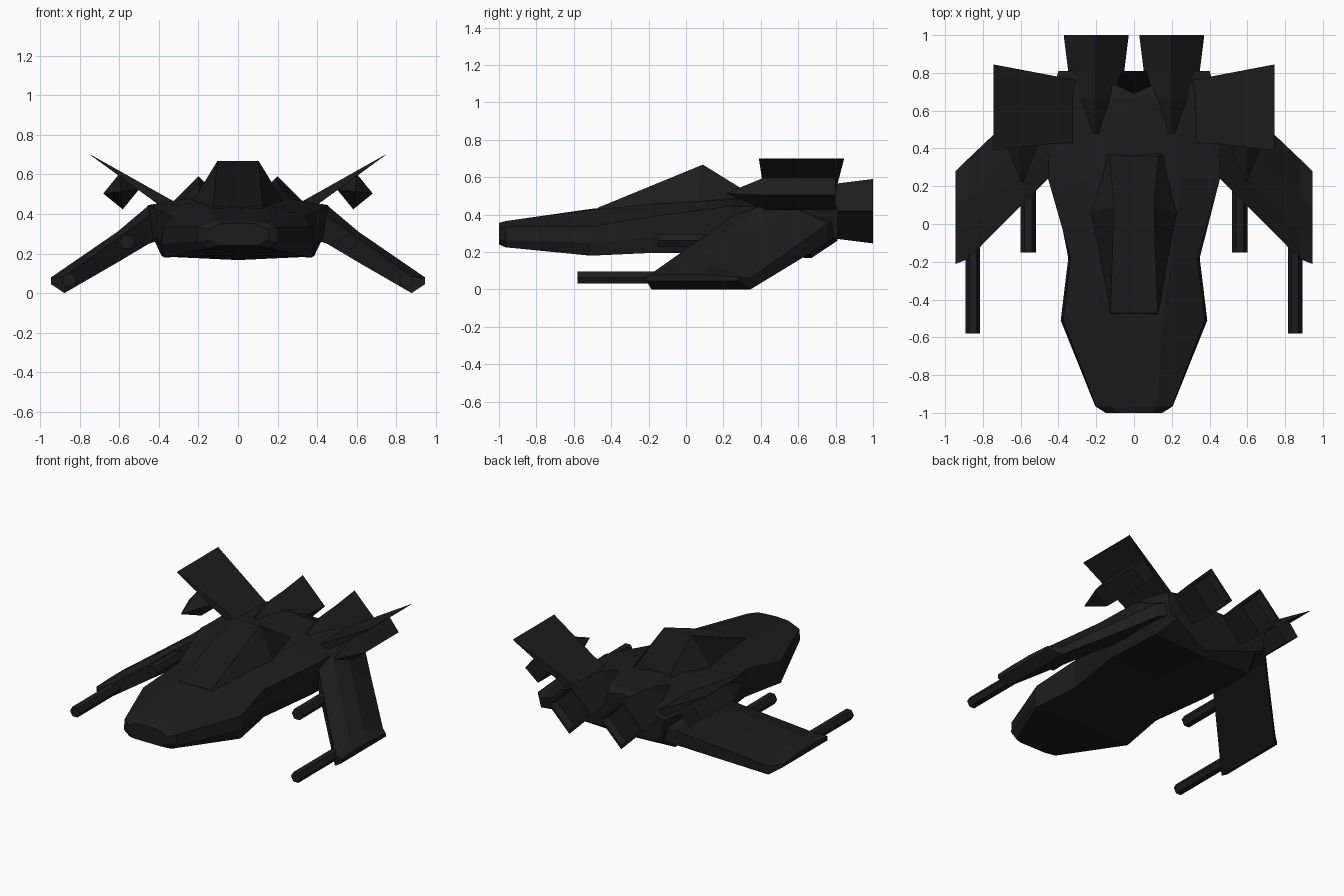
import bpy, bmesh, math
from mathutils import Vector

if "Cube" in bpy.data.objects:
    bpy.data.objects.remove(bpy.data.objects["Cube"])

dark = bpy.data.materials.new("dark_paint")
dark.diffuse_color = (0.012, 0.012, 0.012, 1)
dark.use_nodes = True
dark.node_tree.nodes["Principled BSDF"].inputs["Base Color"].default_value = dark.diffuse_color


def loft(name, rings, mirror=False):
    """Skin a closed solid through rings of equal point count."""
    bm = bmesh.new()
    loops = [[bm.verts.new(p) for p in ring] for ring in rings]
    n = len(loops[0])
    for a, b in zip(loops, loops[1:]):
        for i in range(n):
            j = (i + 1) % n
            bm.faces.new((a[i], a[j], b[j], b[i]))
    bm.faces.new(loops[0])
    bm.faces.new(loops[-1])
    bmesh.ops.recalc_face_normals(bm, faces=bm.faces)
    me = bpy.data.meshes.new(name)
    bm.to_mesh(me)
    bm.free()
    me.materials.append(dark)
    ob = bpy.data.objects.new(name, me)
    bpy.context.collection.objects.link(ob)
    if mirror:
        mod = ob.modifiers.new("mirror", 'MIRROR')
        mod.use_mirror_merge = False
    return ob


def symmetric(y, half, y_mid=None):
    """Full cross-section from (x, z) points listed bottom centre to top centre."""
    full = half + [(-x, z) for x, z in reversed(half) if x > 0]
    return [(x, y if abs(x) > 0.01 or y_mid is None else y_mid, z) for x, z in full]


def prism(name, x, z, sides, turn, stations):
    """Mirrored prism along y; stations are (y, radius)."""
    rings = []
    for y, r in stations:
        ring = []
        for i in range(sides):
            a = turn + 2 * math.pi * i / sides
            ring.append((x + r * math.cos(a), y, z + r * math.sin(a)))
        rings.append(ring)
    return loft(name, rings, True)


# Fuselage
loft("fuselage", [
    symmetric(-1.00, [(0, .24), (.10, .24), (.15, .27), (.15, .32), (.09, .35), (0, .355)]),
    symmetric(-0.965, [(0, .23), (.16, .225), (.205, .26), (.20, .335), (.12, .365), (0, .365)]),
    symmetric(-0.51, [(0, .195), (.375, .18), (.388, .25), (.375, .335), (.15, .425), (0, .43)]),
    symmetric(-0.18, [(0, .198), (.33, .195), (.348, .28), (.335, .39), (.20, .455), (0, .46)]),
    symmetric(0.24, [(0, .19), (.39, .20), (.43, .28), (.455, .445), (.25, .48), (0, .50)]),
    symmetric(0.67, [(0, .167), (.385, .185), (.42, .27), (.44, .44), (.25, .48), (0, .49)]),
    symmetric(0.81, [(0, .20), (.32, .26), (.38, .28), (.40, .43), (.25, .46), (0, .46)], .69),
])

# Canopy: low hexagonal outline rising to a narrow raised roof
loft("canopy", [
    [(-.13, -.49, .41), (-.25, .05, .43), (-.16, .40, .46),
     (.16, .40, .46), (.25, .05, .43), (.13, -.49, .41)],
    [(-.125, -.47, .437), (-.105, .09, .667), (-.13, .36, .50),
     (.13, .36, .50), (.105, .09, .667), (.125, -.47, .437)],
])


# Drooping, forward-swept wings
def wing_ring(x, lead, trail, low, high, edge):
    mid = lead + 0.45 * (trail - lead)
    return [(x, lead, low), (x, lead, low + edge), (x, mid - .08, high),
            (x, mid + .08, high), (x, trail, low + edge * .7), (x, trail, low)]


loft("wing", [
    wing_ring(.36, .33, .80, .28, .46, .12),
    wing_ring(.45, .245, .755, .25, .445, .14),
    wing_ring(.61, .085, .60, .155, .31, .12),
    wing_ring(.878, -.185, .345, 0, .126, .085),
    wing_ring(.945, -.212, .28, .045, .08, .03),
], True)

# Raised rear fins tapering to a sharp tip
loft("rear_fin", [
    [(.30, .43, .45), (.30, .76, .45), (.30, .76, .38), (.30, .43, .38)],
    [(.43, .425, .523), (.43, .785, .523), (.43, .785, .468), (.43, .425, .468)],
    [(.745, .39, .70), (.745, .845, .70), (.745, .845, .697), (.745, .39, .697)],
], True)

# Pods under the fins
prism("fin_pod", .592, .513, 4, math.radians(-6),
      [(.22, .003), (.43, .09), (.80, .09)])

# Diamond-section engines, flaring to the back with shallow recessed nozzles
prism("engine", .20, .418, 4, 0,
      [(.48, .08), (.66, .138), (.79, .146), (1.0, .172), (1.0, .15), (.95, .13)])

# Wing guns
prism("outer_gun", .853, .063, 6, math.radians(0), [(-.58, .038), (.10, .038)])
prism("inner_gun", .56, .26, 6, math.radians(0), [(-.15, .04), (.30, .04)])
